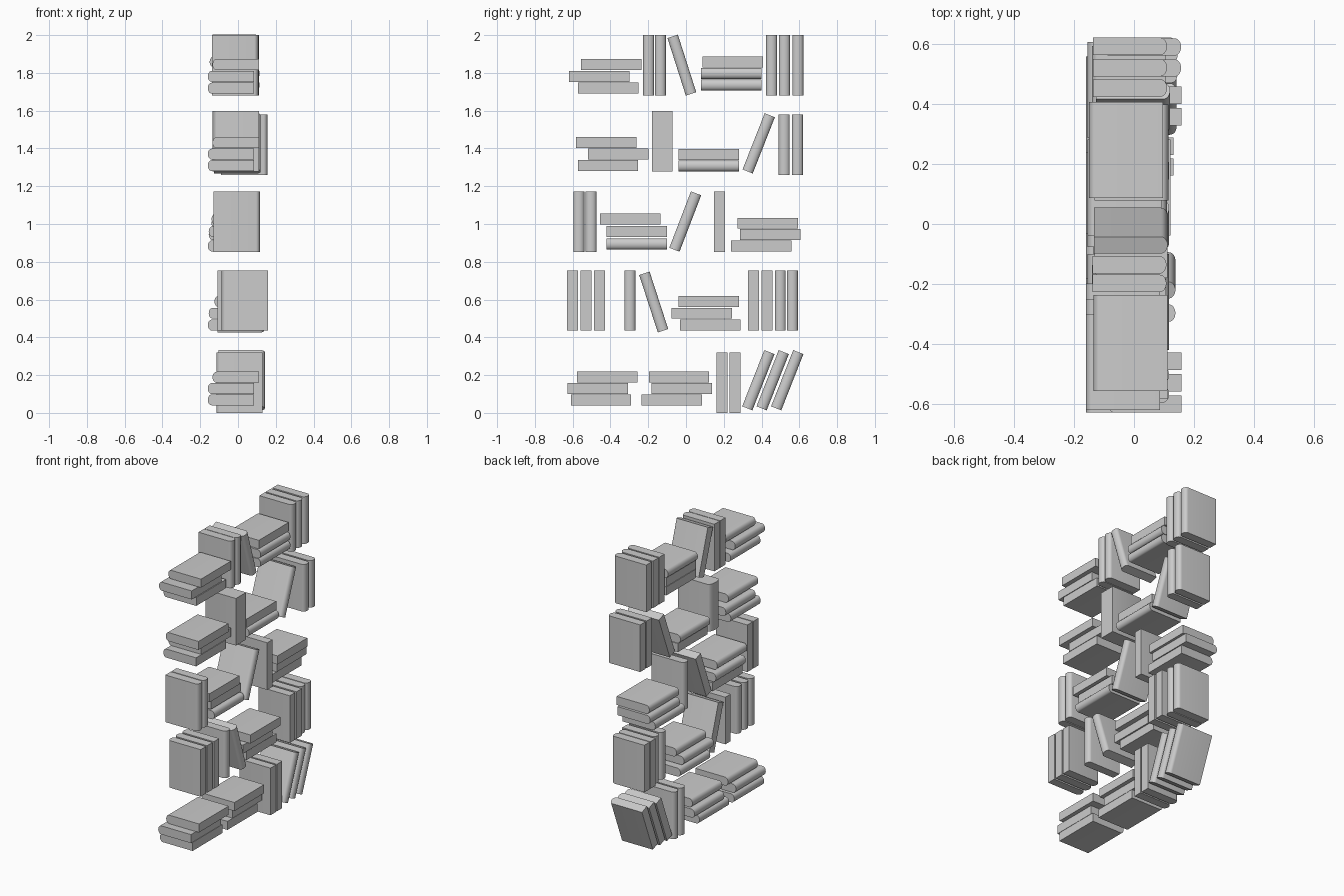
import bpy
import bmesh
import math
from mathutils import Matrix

cube = bpy.data.objects.get("Cube")
if cube:
    bpy.data.objects.remove(cube, do_unlink=True)

LENGTH, WIDTH, THICK, BULGE = 0.32, 0.246, 0.058, 0.022
ARC_STEPS = 12
LEFT, RIGHT = -1, 1    # side the rounded spine faces along x


def book(name, y, z, tip, side, angle=0, thick=THICK):
    """One book centred at y, z; its spine reaches x = tip; angle tips its top to +y."""
    half = thick / 2
    profile = [(-WIDTH, half), (-WIDTH, -half)]
    for i in range(ARC_STEPS + 1):
        a = math.pi * (i / ARC_STEPS - 0.5)
        profile.append((BULGE * (math.cos(a) - 1), half * math.sin(a)))
    bm = bmesh.new()
    base = bm.faces.new([bm.verts.new((side * px, py, -LENGTH / 2)) for px, py in profile])
    top = bmesh.ops.extrude_face_region(bm, geom=[base])["geom"]
    verts = [v for v in top if isinstance(v, bmesh.types.BMVert)]
    bmesh.ops.translate(bm, verts=verts, vec=(0, 0, LENGTH))
    bmesh.ops.recalc_face_normals(bm, faces=bm.faces)
    mesh = bpy.data.meshes.new(name)
    bm.to_mesh(mesh)
    bm.free()
    obj = bpy.data.objects.new(name, mesh)
    bpy.context.collection.objects.link(obj)
    obj.matrix_world = (Matrix.Translation((tip, y, z))
                        @ Matrix.Rotation(-math.radians(angle), 4, "X"))
    bpy.ops.object.select_all(action="DESELECT")
    obj.select_set(True)
    bpy.context.view_layer.objects.active = obj
    bpy.ops.object.shade_smooth_by_angle(angle=math.radians(35))


def upright(floor, ys, tip, side, thick=THICK):
    for y in ys:
        book("upright_book", y, floor + LENGTH / 2, tip, side, thick=thick)


def stack(floor, pitch, layers):
    """Lying books from the bottom up, each given as (y, spine tip, spine side)."""
    for i, (y, tip, side) in enumerate(layers):
        book("stacked_book", y, floor + THICK / 2 + i * pitch, tip, side, angle=90)


def leaning(ys, z, tip, angle):
    for y in ys:
        book("leaning_book", y, z, tip, RIGHT, angle)


# Lowest row
stack(0.04, 0.06, [(-0.45, -0.16, LEFT), (-0.468, -0.16, LEFT), (-0.418, -0.135, LEFT)])
stack(0.04, 0.06, [(-0.076, -0.16, LEFT), (-0.023, -0.16, LEFT), (-0.037, -0.135, LEFT)])
upright(0, [0.19, 0.259], -0.115, LEFT)
leaning([0.383, 0.459, 0.536], 0.173, 0.142, 21.5)

# Second row
upright(0.435, [-0.6, -0.529, -0.458], -0.087, LEFT)
upright(0.435, [-0.297], 0.138, RIGHT)
leaning([-0.171], 0.587, 0.138, -18)
stack(0.436, 0.0625, [(0.128, -0.16, LEFT), (0.083, -0.155, LEFT), (0.121, -0.125, LEFT)])
upright(0.435, [0.358, 0.429], -0.087, LEFT)
upright(0.435, [0.499, 0.563], 0.145, RIGHT)

# Third row
upright(0.853, [-0.567, -0.503], 0.117, RIGHT)
stack(0.865, 0.066, [(-0.26, 0.117, RIGHT), (-0.26, -0.155, LEFT), (-0.296, -0.14, LEFT)])
leaning([-0.004], 1.013, 0.117, 21)
upright(0.853, [0.177], -0.13, LEFT)
stack(0.855, 0.06, [(0.398, -0.16, LEFT), (0.447, -0.155, LEFT), (0.433, -0.14, LEFT)])

# Fourth row
stack(1.28, 0.061, [(-0.413, -0.16, LEFT), (-0.359, -0.16, LEFT), (-0.423, -0.135, LEFT)])
upright(1.278, [-0.126], -0.135, LEFT, thick=0.109)
stack(1.279, 0.061, [(0.121, 0.11, RIGHT), (0.121, -0.155, LEFT)])
leaning([0.385], 1.427, 0.12, 21.5)
upright(1.26, [0.52, 0.59], 0.157, RIGHT)

# Top row
stack(1.69, 0.0625, [(-0.411, -0.16, LEFT), (-0.46, -0.16, LEFT), (-0.396, -0.135, LEFT)])
upright(1.68, [-0.198, -0.136], 0.108, RIGHT)
leaning([-0.022], 1.841, 0.112, -17.7)
stack(1.707, 0.061, [(0.239, 0.115, RIGHT), (0.239, 0.115, RIGHT), (0.247, -0.15, LEFT)])
upright(1.68, [0.453, 0.521, 0.592], 0.11, RIGHT)
